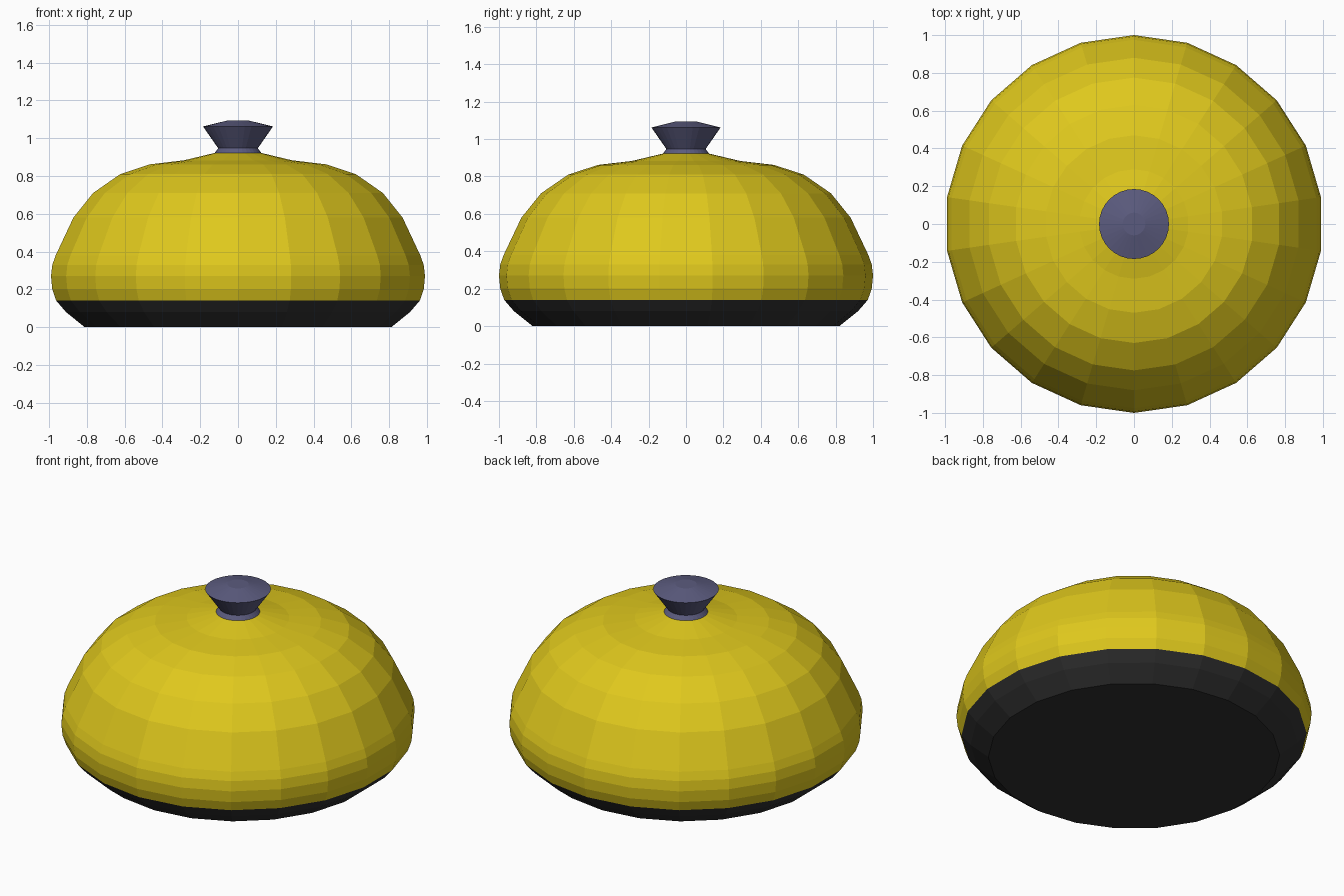
import bpy, bmesh
from math import sin, cos, pi

if "Cube" in bpy.data.objects:
    bpy.data.objects.remove(bpy.data.objects["Cube"])


def material(name, color):
    m = bpy.data.materials.new(name)
    m.diffuse_color = (*color, 1)
    m.use_nodes = True
    m.node_tree.nodes["Principled BSDF"].inputs["Base Color"].default_value = m.diffuse_color
    return m


def lathe(name, profile, sides, mat, cap_bottom=False, cap_top=False):
    """Revolve (radius, z) points around z, with a corner on the y axis."""
    bm = bmesh.new()
    rings = []
    for r, z in profile:
        angles = [pi / 2 + 2 * pi * i / sides for i in range(sides)]
        rings.append([bm.verts.new((r * cos(a), r * sin(a), z)) for a in angles])
    for low, high in zip(rings, rings[1:]):
        for i in range(sides):
            j = (i + 1) % sides
            bm.faces.new((low[i], low[j], high[j], high[i]))
    if cap_bottom:
        bm.faces.new(rings[0][::-1])
    if cap_top:
        bm.faces.new(rings[-1])
    mesh = bpy.data.meshes.new(name)
    bm.to_mesh(mesh)
    bm.free()
    mesh.materials.append(mat)
    ob = bpy.data.objects.new(name, mesh)
    bpy.context.collection.objects.link(ob)
    return ob


yellow = material("yellow", (0.74, 0.58, 0.012))
black = material("black", (0.03, 0.03, 0.03))
slate = material("slate", (0.105, 0.105, 0.21))

# Dark base with closed underside
lathe("base", [(0.82, 0), (0.92, 0.08), (0.972, 0.14)], 22, black, cap_bottom=True)

# Faceted yellow shell
lathe("shell", [(0.972, 0.14), (0.993, 0.2), (1.0, 0.27), (0.993, 0.33),
                (0.975, 0.38), (0.88, 0.58), (0.775, 0.71), (0.63, 0.81),
                (0.47, 0.862)], 22, yellow)

# Shallow cap rising to the knob
lathe("lid_top", [(0.47, 0.862), (0.29, 0.883), (0.125, 0.922)], 22, yellow, cap_top=True)

# Flared knob
lathe("knob", [(0.125, 0.92), (0.105, 0.947), (0.185, 1.062), (0.06, 1.093)],
      32, slate, cap_bottom=True, cap_top=True)
